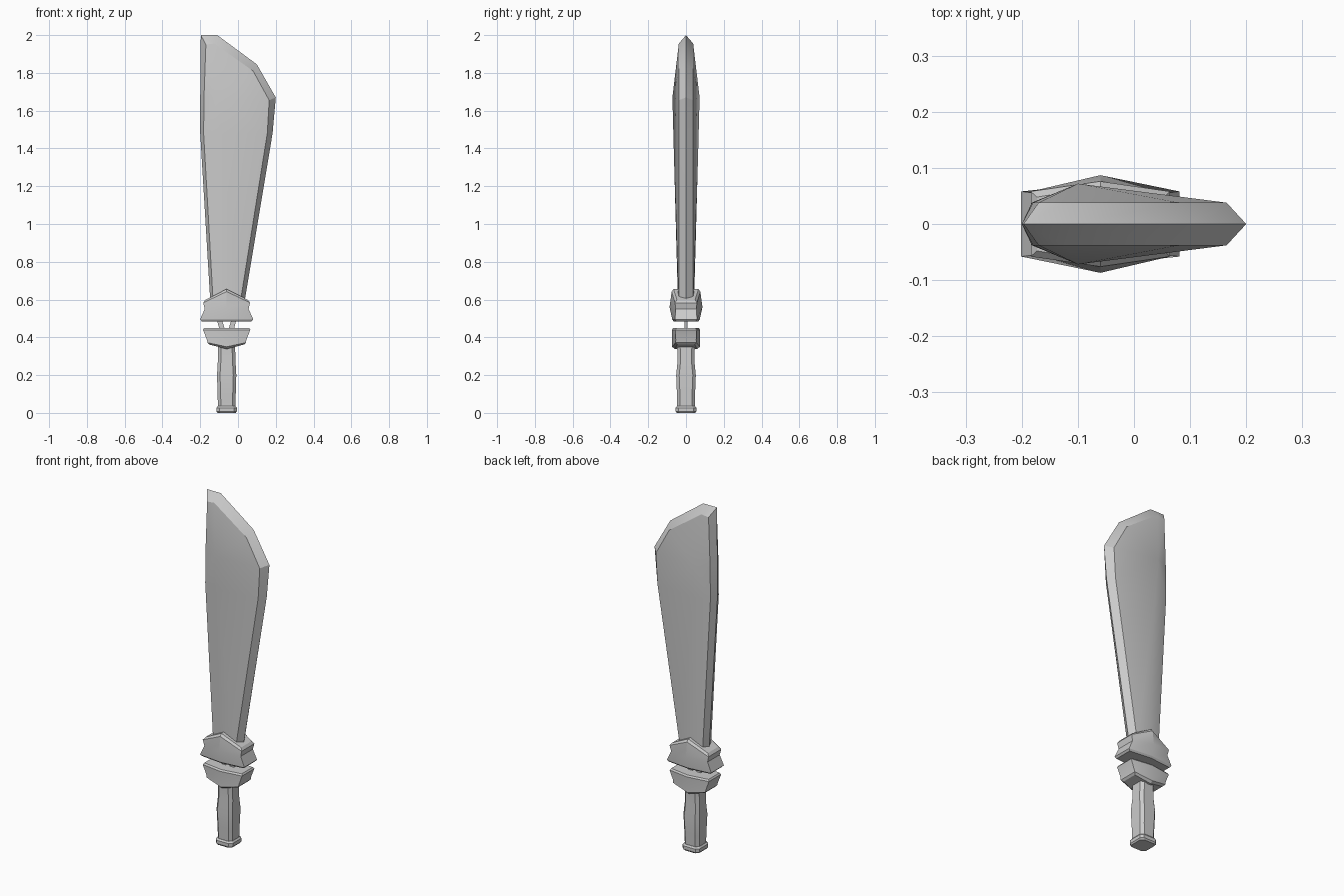
import bpy, math

if "Cube" in bpy.data.objects:
    bpy.data.objects.remove(bpy.data.objects["Cube"])

CX = -0.06  # centre line of the hilt


def make(name, verts, faces, angle=25):
    me = bpy.data.meshes.new(name)
    me.from_pydata(verts, [], faces)
    ob = bpy.data.objects.new(name, me)
    bpy.context.collection.objects.link(ob)
    bpy.ops.object.select_all(action='DESELECT')
    ob.select_set(True)
    bpy.context.view_layer.objects.active = ob
    bpy.ops.object.mode_set(mode='EDIT')
    bpy.ops.mesh.select_all(action='SELECT')
    bpy.ops.mesh.normals_make_consistent(inside=False)
    bpy.ops.object.mode_set(mode='OBJECT')
    bpy.ops.object.shade_smooth_by_angle(angle=math.radians(angle))
    return ob


def loft(name, rings, caps):
    n = len(rings[0])
    verts = [v for r in rings for v in r]
    faces = [(k * n + i, k * n + (i + 1) % n, (k + 1) * n + (i + 1) % n, (k + 1) * n + i)
             for k in range(len(rings) - 1) for i in range(n)]
    top = (len(rings) - 1) * n
    for cap in caps:
        faces += [tuple(cap), tuple(top + i for i in cap)]
    return make(name, verts, faces)


def hexagon(z, zmid, hx, ye, ym):
    # flat ends, pointed front and back
    return [(CX - hx, -ye, z), (CX, -ym, zmid), (CX + hx, -ye, z),
            (CX + hx, ye, z), (CX, ym, zmid), (CX - hx, ye, z)]


def octagon(z, hx, hy, c=0.016):
    pts = [(hx, hy - c), (hx - c, hy), (c - hx, hy), (-hx, hy - c),
           (-hx, c - hy), (c - hx, -hy), (hx - c, -hy), (hx, c - hy)]
    return [(CX + x, y, z) for x, y in pts]


# Blade: sharp outer outline, raised bevel outline, and a ridge on each side
outer = [(-.145, .56), (-.2, 1.48), (-.2, 1.67), (-.197, 2.0), (-.11, 2.0),
         (.1, 1.845), (.2, 1.67), (.183, 1.48), (.03, .56)]
inner = [(-.13, .56), (-.182, 1.48), (-.18, 1.67), (-.17, 1.95), (-.125, 1.955),
         (.08, 1.81), (.165, 1.655), (.155, 1.48), (.008, .56)]
ridge = [(-.07, .042, .56), (-.09, .067, 1.48), (-.1, .072, 1.67)]
verts = [(x, 0, z) for x, z in outer]
faces = []
for s in (-1, 1):
    b = len(verts)
    verts += [(x, s * .038, z) for x, z in inner] + [(x, s * y, z) for x, y, z in ridge]
    faces += [(i, i + 1, b + i + 1, b + i) for i in range(8)]
    m0, m1, m2 = b + 9, b + 10, b + 11
    faces += [(b, b + 1, m1, m0), (b + 1, b + 2, m2, m1),
              (b + 8, b + 7, m1, m0), (b + 7, b + 6, m2, m1)]
    faces += [(b + i, b + i + 1, m2) for i in range(2, 6)]
faces.append((0, 9, 18, 17, 8, 29, 30, 21))
make("blade", verts, faces)

# Guards: two facing collars with peaked rims
roof = [(0, 1, 4, 5), (1, 2, 3, 4)]
loft("upper_guard", [hexagon(*r) for r in (
    (.485, .485, .132, .052, .066), (.495, .495, .141, .058, .073),
    (.55, .56, .116, .055, .087), (.583, .642, .124, .058, .076),
    (.598, .656, .113, .048, .066))], roof)
loft("lower_guard", [hexagon(*r) for r in (
    (.362, .338, .092, .045, .06), (.372, .35, .102, .056, .073),
    (.385, .363, .104, .054, .074), (.44, .44, .125, .056, .074),
    (.449, .449, .119, .05, .068))], roof)

# Thin struts bridging the gap between the guards
for name, s in (("left_strut", -1), ("right_strut", 1)):
    rings = [[(CX + s * x, y, z) for x, y in ((a, -.008), (c, -.008), (c, .008), (a, .008))]
             for z, a, c in ((.43, .006, .035), (.51, .03, .056))]
    loft(name, rings, [(0, 1, 2, 3)])

# Grip with a gentle swell
loft("grip", [octagon(*r) for r in (
    (.02, .046, .046), (.1, .048, .048), (.2, .051, .052),
    (.27, .047, .045), (.37, .044, .047))], [range(8)])

# Pommel
loft("pommel", [octagon(*r) for r in (
    (0, .048, .049), (.008, .054, .055), (.027, .054, .055), (.036, .047, .048))], [range(8)])
